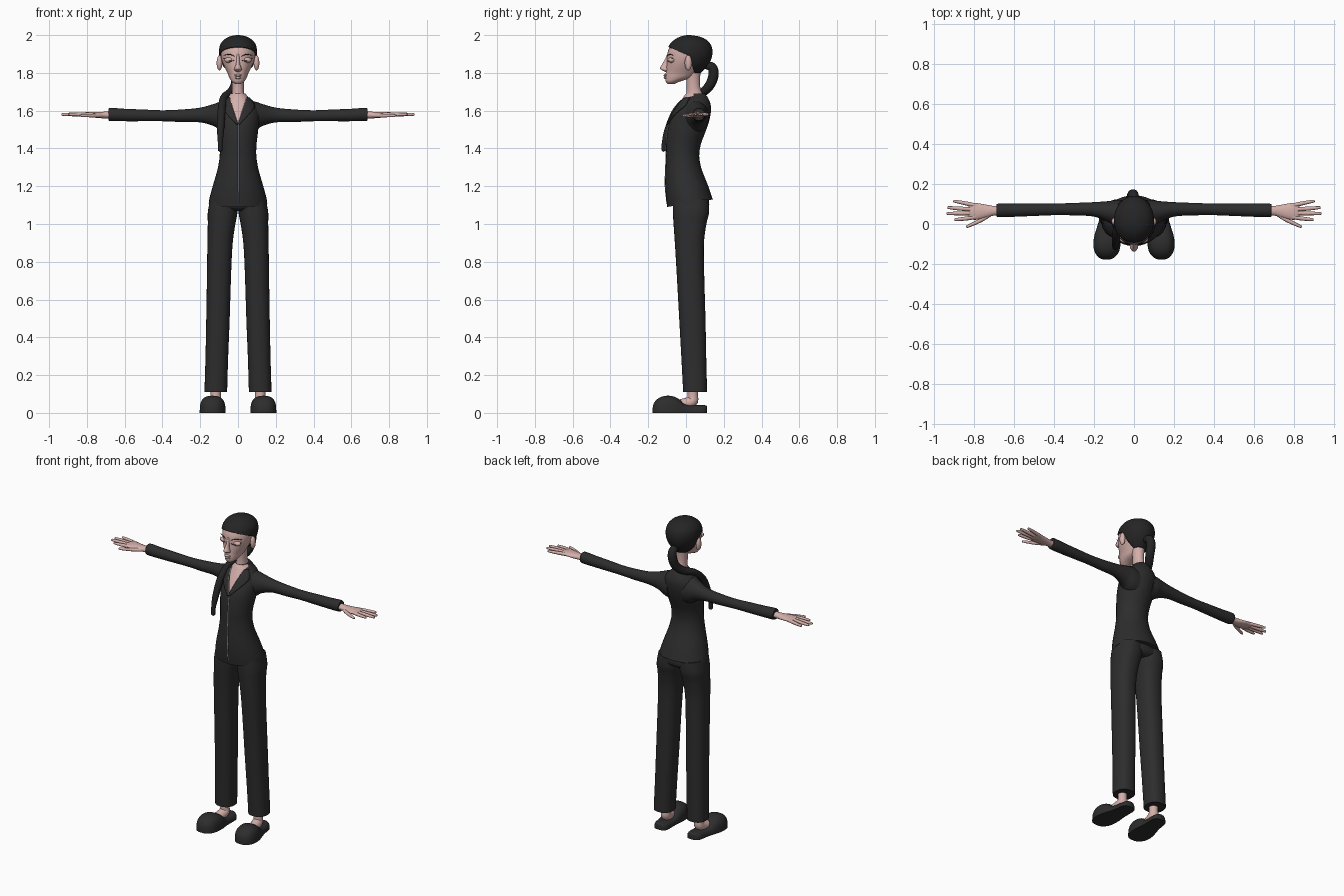
import bpy, bmesh, math
from mathutils import Vector

if "Cube" in bpy.data.objects:
    bpy.data.objects.remove(bpy.data.objects["Cube"])

def material(name, rgb):
    m = bpy.data.materials.new(name)
    m.diffuse_color = (*rgb, 1)
    m.use_nodes = True
    m.node_tree.nodes["Principled BSDF"].inputs["Base Color"].default_value = m.diffuse_color
    return m

BLACK = material("black cloth", (0.026, 0.026, 0.026))
HAIR = material("black hair", (0.018, 0.018, 0.018))
SKIN = material("skin", (0.66, 0.43, 0.40))
PIPING = material("white piping", (0.8, 0.8, 0.8))

def finish(name, bm, mats, angle=50):
    bmesh.ops.recalc_face_normals(bm, faces=bm.faces)
    me = bpy.data.meshes.new(name)
    bm.to_mesh(me)
    bm.free()
    for m in mats:
        me.materials.append(m)
    me.shade_smooth()
    me.set_sharp_from_angle(angle=math.radians(angle))
    ob = bpy.data.objects.new(name, me)
    bpy.context.collection.objects.link(ob)
    return ob

def dense(rows, k=4):
    """Catmull-Rom refinement of rows of numbers."""
    out = []
    for i in range(len(rows) - 1):
        a, b, c, d = rows[max(i - 1, 0)], rows[i], rows[i + 1], rows[min(i + 2, len(rows) - 1)]
        for s in range(k):
            t = s / k
            out.append([0.5 * (2 * q + (r - p) * t + (2 * p - 5 * q + 4 * r - u) * t * t
                               + (3 * q - p - 3 * r + u) * t ** 3) for p, q, r, u in zip(a, b, c, d)])
    return out + [list(rows[-1])]

def skin_rings(rings):
    bm = bmesh.new()
    vs = [[bm.verts.new(p) for p in r] for r in rings]
    n = len(vs[0])
    for a, b in zip(vs, vs[1:]):
        for i in range(n):
            bm.faces.new((a[i], a[(i + 1) % n], b[(i + 1) % n], b[i]))
    bm.faces.new(vs[0])
    bm.faces.new(vs[-1])
    return bm

def spow(v, p):
    return math.copysign(abs(v) ** p, v)

def oval(n=32, p=1.0):
    return [(spow(math.cos(2 * math.pi * i / n), p), spow(math.sin(2 * math.pi * i / n), p)) for i in range(n)]

def stack(rows, p=1.0, n=32, tilt=0.0):
    """Upright body: rows of (z, x min, x max, y front, y back); the first ring can tilt."""
    rings = []
    for j, (z, x0, x1, y0, y1) in enumerate(dense(rows)):
        t = tilt * max(0, 1 - j / 4)
        rings.append([((x0 + x1) / 2 + (x1 - x0) / 2 * c, (y0 + y1) / 2 + (y1 - y0) / 2 * s, z + t * s)
                      for c, s in oval(n, p)])
    return skin_rings(rings)

def sym(rows):
    return [(z, -w, w, a, b) for z, w, a, b in rows]

def tube(name, rows, mat, n=12, k=4):
    """Round tube along rows of (x, y, z, radius)."""
    pts = dense(rows, k)
    P = [Vector(r[:3]) for r in pts]
    rings = []
    side = None
    for i, q in enumerate(P):
        t = (P[min(i + 1, len(P) - 1)] - P[max(i - 1, 0)]).normalized()
        side = t.orthogonal() if side is None else side - t * side.dot(t)
        side.normalize()
        up = t.cross(side)
        rings.append([q + (side * c + up * s) * pts[i][3] for c, s in oval(n)])
    return finish(name, skin_rings(rings), [mat])

def ball(name, loc, size, mat):
    bm = bmesh.new()
    bmesh.ops.create_uvsphere(bm, u_segments=20, v_segments=12, radius=1)
    for v in bm.verts:
        v.co = Vector(a * b for a, b in zip(v.co, size)) + Vector(loc)
    return finish(name, bm, [mat])

# jacket body with a skin-coloured V neck
TORSO = [(1.11, .155, -.10, .143), (1.14, .15, -.106, .138), (1.2, .134, -.11, .118), (1.25, .119, -.11, .098),
         (1.3, .106, -.108, .08), (1.36, .097, -.105, .07), (1.42, .098, -.105, .078), (1.48, .105, -.10, .10),
         (1.53, .11, -.09, .118), (1.58, .114, -.067, .13), (1.62, .105, -.045, .132), (1.65, .082, -.027, .125),
         (1.675, .052, -.012, .112), (1.69, .04, 0, .10)]
V_BOTTOM, V_SLOPE = 1.535, .34
bm = stack(sym(TORSO), tilt=.02)
for s in (1, -1):
    bmesh.ops.bisect_plane(bm, geom=bm.verts[:] + bm.edges[:] + bm.faces[:], dist=1e-5,
                           plane_co=(0, 0, V_BOTTOM), plane_no=(s, 0, -V_SLOPE))
for f in bm.faces:
    c = f.calc_center_median()
    if c.y < .04 and abs(c.x) < V_SLOPE * (c.z - V_BOTTOM):
        f.material_index = 1
finish("jacket_body", bm, [BLACK, SKIN])

FRONT = dense(TORSO)
def front_y(x, z):
    for a, b in zip(FRONT, FRONT[1:]):
        if a[0] <= z <= b[0]:
            t = (z - a[0]) / (b[0] - a[0])
            w, y0, y1 = (a[i] + (b[i] - a[i]) * t for i in (1, 2, 3))
            return (y0 + y1) / 2 - (y1 - y0) / 2 * math.sqrt(max(0, 1 - (x / w) ** 2))
    return 0

# white piping on the front opening
tube("front_piping", [(.003, front_y(.003, z) - .001, z, .0018)
                      for z in (1.115, 1.2, 1.28, 1.36, 1.44, 1.5, 1.53)], PIPING, 6)

SLEEVE = [(.05, .05, .07, 1.565, .085), (.09, .054, .066, 1.57, .078), (.13, .062, .052, 1.577, .058),
          (.2, .073, .036, 1.577, .039), (.3, .074, .031, 1.573, .033), (.4, .073, .029, 1.573, .029),
          (.5, .071, .031, 1.575, .031), (.6, .069, .033, 1.577, .033), (.67, .068, .034, 1.58, .035),
          (.685, .068, .031, 1.58, .032)]
PALM = [(.66, .066, .024, 1.578, .019), (.70, .066, .024, 1.577, .018), (.74, .064, .033, 1.577, .016),
        (.79, .063, .042, 1.58, .013), (.815, .063, .038, 1.581, .009), (.825, .063, .03, 1.581, .004)]
LEG = [(.115, .057, .177, -.015, .11), (.13, .057, .177, -.016, .111), (.3, .052, .172, -.025, .107),
       (.5, .044, .168, -.036, .103), (.75, .036, .164, -.05, .096), (.9, .028, .162, -.059, .095),
       (1.0, .014, .16, -.066, .108), (1.06, .003, .16, -.069, .122), (1.13, 0, .148, -.07, .12)]
SHOE = [(-.177, .137, .015, .025), (-.168, .137, .038, .055), (-.14, .136, .06, .081), (-.10, .135, .068, .091),
        (-.06, .132, .066, .085), (-.03, .129, .06, .068), (-.01, .127, .056, .05), (.02, .123, .051, .042),
        (.08, .118, .046, .041), (.104, .117, .034, .04), (.112, .117, .014, .034)]
FINGERS = {"index_finger": [(.79, .035), (.84, .027), (.89, .022)], "middle_finger": [(.8, .054), (.87, .053), (.928, .052)],
           "ring_finger": [(.8, .073), (.87, .077), (.925, .082)], "little_finger": [(.78, .09), (.84, .103), (.895, .114)],
           "thumb": [(.715, .05), (.765, .018), (.83, -.012)]}

def limb(name, rows, s, mat):
    """Body along x: rows of (x, y, y radius, z, z radius)."""
    rings = [[(s * x, y + ry * c, z + rz * d) for c, d in oval(24)] for x, y, ry, z, rz in dense(rows)]
    return finish(name, skin_rings(rings), [mat])

for s, side in ((1, "left"), (-1, "right")):
    # arms and hands
    limb(side + "_sleeve", SLEEVE, s, BLACK)
    limb(side + "_palm", PALM, s, SKIN)
    for name, path in FINGERS.items():
        rows = [(s * x, y, 1.58 - (.006 if name == "thumb" else 0), r) for (x, y), r in zip(path, (.0105, .010, .007))]
        d = Vector(rows[2][:3]) - Vector(rows[1][:3])
        tip = Vector(rows[2][:3]) + d.normalized() * .006
        tube(side + "_" + name, rows + [(*tip, .002)], SKIN, 10)
    # trouser leg, ankle and slipper
    finish(side + "_trouser_leg", stack([(z, *sorted((s * a, s * b)), f, k) for z, a, b, f, k in LEG], .85), [BLACK])
    tube(side + "_ankle", [(s * .118, .036, .2, .03), (s * .118, .036, .1, .027), (s * .119, .03, .06, .031),
                           (s * .127, -.03, .042, .03)], SKIN, 16)
    rings = [[(s * (x + w * spow(math.cos(a), .75)), y, h * math.sin(a) ** .65 if 0 < i < 16 else 0)
              for i in range(17) for a in [math.pi * i / 16]] for y, x, w, h in dense(SHOE)]
    finish(side + "_slipper", skin_rings(rings), [BLACK])
    # lapel lying on the chest, with piping along its inner edge
    bm = bmesh.new()
    inner = dense([(.044, 1.668), (.031, 1.625), (.016, 1.58), (.001, 1.532)])
    outer = dense([(.06, 1.666), (.088, 1.625), (.062, 1.585), (.006, 1.525)])
    grid = []
    for (xa, za), (xb, zb) in zip(inner, outer):
        row = []
        for j in range(6):
            x, z = xa + (xb - xa) * j / 5, za + (zb - za) * j / 5
            row.append(bm.verts.new((s * x, front_y(x, z) - .007, z)))
        grid.append(row)
    for a, b in zip(grid, grid[1:]):
        for j in range(5):
            bm.faces.new((a[j], a[j + 1], b[j + 1], b[j]))
    ob = finish(side + "_lapel", bm, [BLACK])
    ob.modifiers.new("thickness", 'SOLIDIFY').thickness = .008
    ob.modifiers["thickness"].offset = 0
    tube(side + "_lapel_piping", [(s * x, front_y(x, z) - .009, z, .0018) for x, z in inner[::4]], PIPING, 6)
    # ear, eyelid, lash and brow
    ball(side + "_ear", (s * .098, .012, 1.853), (.015, .019, .04), SKIN)
    ball(side + "_eyelid", (s * .044, -.075, 1.868), (.028, .02, .016), SKIN)
    tube(side + "_lash", [(s * .02, -.097, 1.866, .0015), (s * .04, -.0955, 1.863, .0025),
                          (s * .06, -.086, 1.868, .0025), (s * .075, -.07, 1.877, .0015)], HAIR, 6)
    tube(side + "_brow", [(s * .02, -.099, 1.888, .0015), (s * .045, -.09, 1.898, .0025),
                          (s * .075, -.066, 1.893, .0015)], HAIR, 6)

# trouser seat joining the legs
finish("trouser_seat", stack(sym([(1.07, .12, -.04, .1), (1.09, .148, -.068, .122), (1.14, .146, -.07, .12)])), [BLACK])

# neck and head
finish("neck", stack(sym([(1.62, .05, -.02, .1), (1.67, .036, -.002, .095), (1.72, .031, .004, .076),
                          (1.78, .034, 0, .075), (1.83, .042, 0, .08)])), [SKIN])
finish("head", stack(sym([(1.742, .016, -.098, -.06), (1.755, .033, -.107, -.03), (1.775, .046, -.110, .03),
                          (1.80, .056, -.107, .06), (1.83, .071, -.104, .08), (1.86, .084, -.102, .105),
                          (1.89, .091, -.10, .12), (1.92, .092, -.094, .125), (1.95, .083, -.078, .115),
                          (1.98, .05, -.045, .075)])), [SKIN])
finish("nose", stack(sym([(1.806, .008, -.112, -.09), (1.815, .02, -.128, -.09), (1.826, .018, -.138, -.09),
                          (1.85, .010, -.124, -.09), (1.88, .008, -.108, -.085), (1.9, .006, -.1, -.085)]), n=16), [SKIN])
ball("upper_lip", (0, -.107, 1.787), (.02, .012, .007), SKIN)
ball("lower_lip", (0, -.106, 1.774), (.017, .012, .007), SKIN)

# hair cap: trimmed along the hairline and behind the ears
bm = stack(sym([(1.80, .045, -.01, .08), (1.83, .08, -.108, .108), (1.86, .092, -.108, .128), (1.89, .099, -.106, .138),
                (1.92, .1, -.101, .14), (1.95, .094, -.087, .131), (1.975, .075, -.062, .108),
                (1.99, .05, -.035, .078), (1.998, .022, -.008, .04), (2.0, .004, .01, .02)]), n=40)
planes = [(Vector((0, -.08, 1.932)), Vector((0, .42, 1))), (Vector((0, .03, 1.86)), Vector((0, 1, .25)))]
for co, no in planes:
    bmesh.ops.bisect_plane(bm, geom=bm.verts[:] + bm.edges[:] + bm.faces[:], dist=1e-5, plane_co=co, plane_no=no)
cut = [f for f in bm.faces if all((f.calc_center_median() - co).dot(no) < 0 for co, no in planes)]
bmesh.ops.delete(bm, geom=cut, context='FACES')
ob = finish("hair_cap", bm, [HAIR])
ob.modifiers.new("thickness", 'SOLIDIFY').thickness = .008

# ponytail falling over the right shoulder, with a tie near its end
tube("ponytail", [(0, .105, 1.84, .02), (-.002, .138, 1.83, .025), (-.006, .146, 1.79, .027), (-.014, .126, 1.735, .026),
                  (-.04, .085, 1.695, .023), (-.075, .02, 1.668, .02), (-.087, -.05, 1.60, .021),
                  (-.092, -.095, 1.5, .019), (-.094, -.115, 1.43, .013), (-.094, -.117, 1.39, .012),
                  (-.094, -.117, 1.385, .003)], HAIR, 16)
